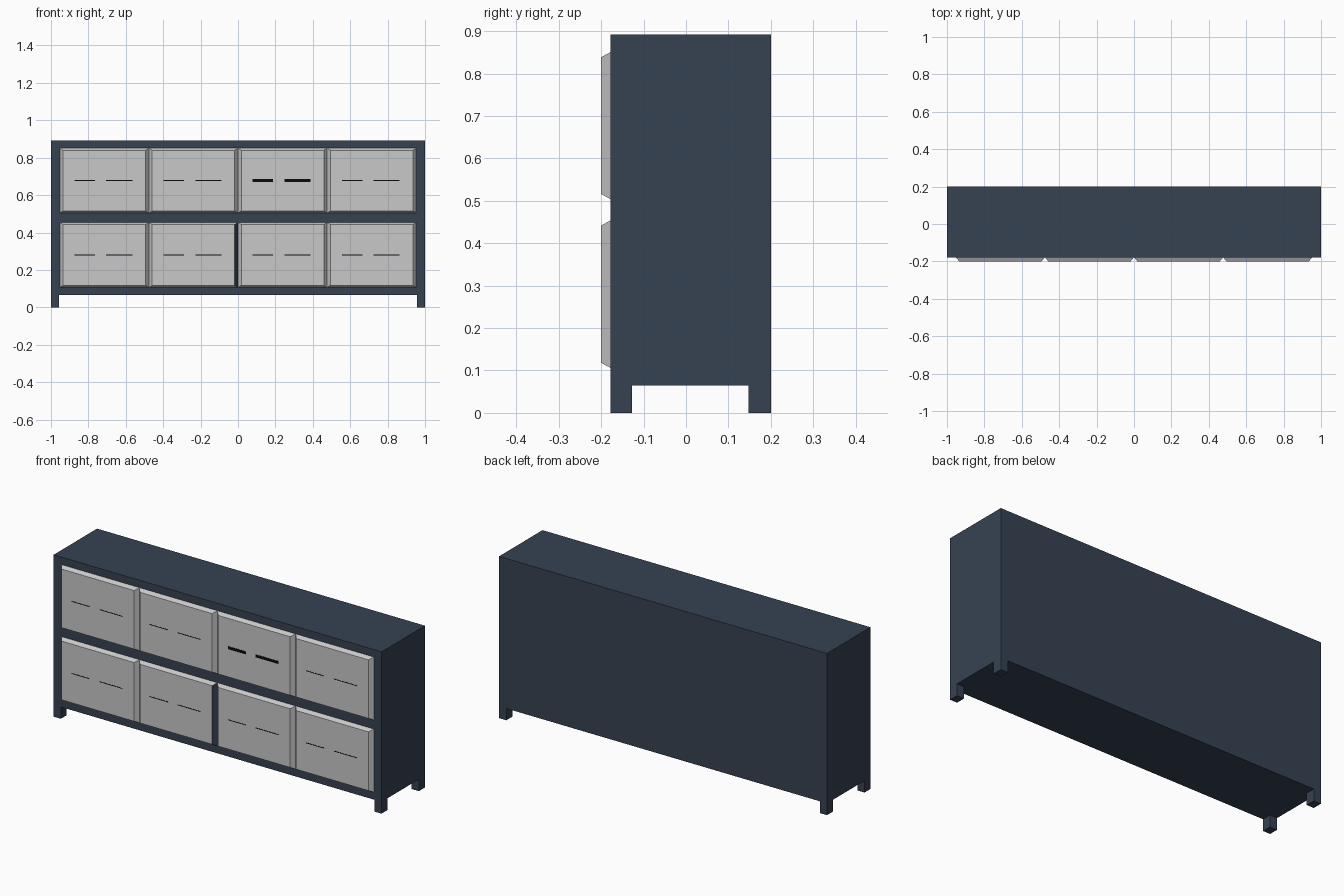
import bpy, bmesh

if "Cube" in bpy.data.objects:
    bpy.data.objects.remove(bpy.data.objects["Cube"])

def material(name, rgb):
    m = bpy.data.materials.new(name)
    m.diffuse_color = (*rgb, 1)
    m.use_nodes = True
    m.node_tree.nodes["Principled BSDF"].inputs["Base Color"].default_value = m.diffuse_color
    return m

NAVY = material("navy_paint", (0.037, 0.054, 0.085))
GREY = material("light_grey", (0.58, 0.58, 0.58))
BLACK = material("black", (0.003, 0.003, 0.003))

def box(bm, x0, x1, y0, y1, z0, z1):
    v = bmesh.ops.create_cube(bm, size=1)["verts"]
    for p in v:
        p.co = (x1 if p.co.x > 0 else x0, y1 if p.co.y > 0 else y0, z1 if p.co.z > 0 else z0)
    return v

def finish(bm, name, *mats):
    bmesh.ops.recalc_face_normals(bm, faces=bm.faces)
    me = bpy.data.meshes.new(name)
    bm.to_mesh(me)
    bm.free()
    for m in mats:
        me.materials.append(m)
    ob = bpy.data.objects.new(name, me)
    bpy.context.collection.objects.link(ob)
    return ob

# Cabinet body
bm = bmesh.new()
box(bm, -1, 1, -0.178, 0.2, 0.065, 0.892)
finish(bm, "cabinet_body", NAVY)

# Four short legs, mirrored left to right
for name, y0, y1 in (("front_legs", -0.178, -0.127), ("back_legs", 0.147, 0.2)):
    bm = bmesh.new()
    box(bm, 0.956, 1, y0, y1, 0, 0.065)
    leg = finish(bm, name, NAVY)
    leg.modifiers.new("mirror", 'MIRROR')

# Bevelled drawer fronts, 4 columns by 2 rows
WIDTH, FRONT, BACK = 0.4765, -0.2, -0.178
for row, (z0, z1) in enumerate(((0.106, 0.454), (0.504, 0.851))):
    for col in range(4):
        x0 = -0.953 + col * WIDTH
        x1, zc, xc = x0 + WIDTH, (z0 + z1) / 2, x0 + WIDTH / 2
        bm = bmesh.new()
        for v in box(bm, x0, x1, FRONT, BACK, z0, z1):
            if v.co.y < -0.19:
                v.co.x += 0.018 if v.co.x < xc else -0.018
                v.co.z += 0.012 if v.co.z < zc else -0.012
        bm.normal_update()
        # One drawer has its right bevel in the body colour
        if (row, col) == (0, 1):
            for f in bm.faces:
                f.material_index = int(f.calc_center_median().x > x1 - 0.02)
        finish(bm, f"drawer_front_{row}_{col}", GREY, NAVY)

        # Thin broken grip line, heavier on one drawer
        h = 0.008 if (row, col) == (1, 2) else 0.002
        bm = bmesh.new()
        for a, b in ((-0.16, -0.05), (0.01, 0.15)):
            box(bm, xc + a, xc + b, FRONT - 0.0008, FRONT + 0.002, zc - h, zc + h)
        finish(bm, f"grip_line_{row}_{col}", BLACK)
